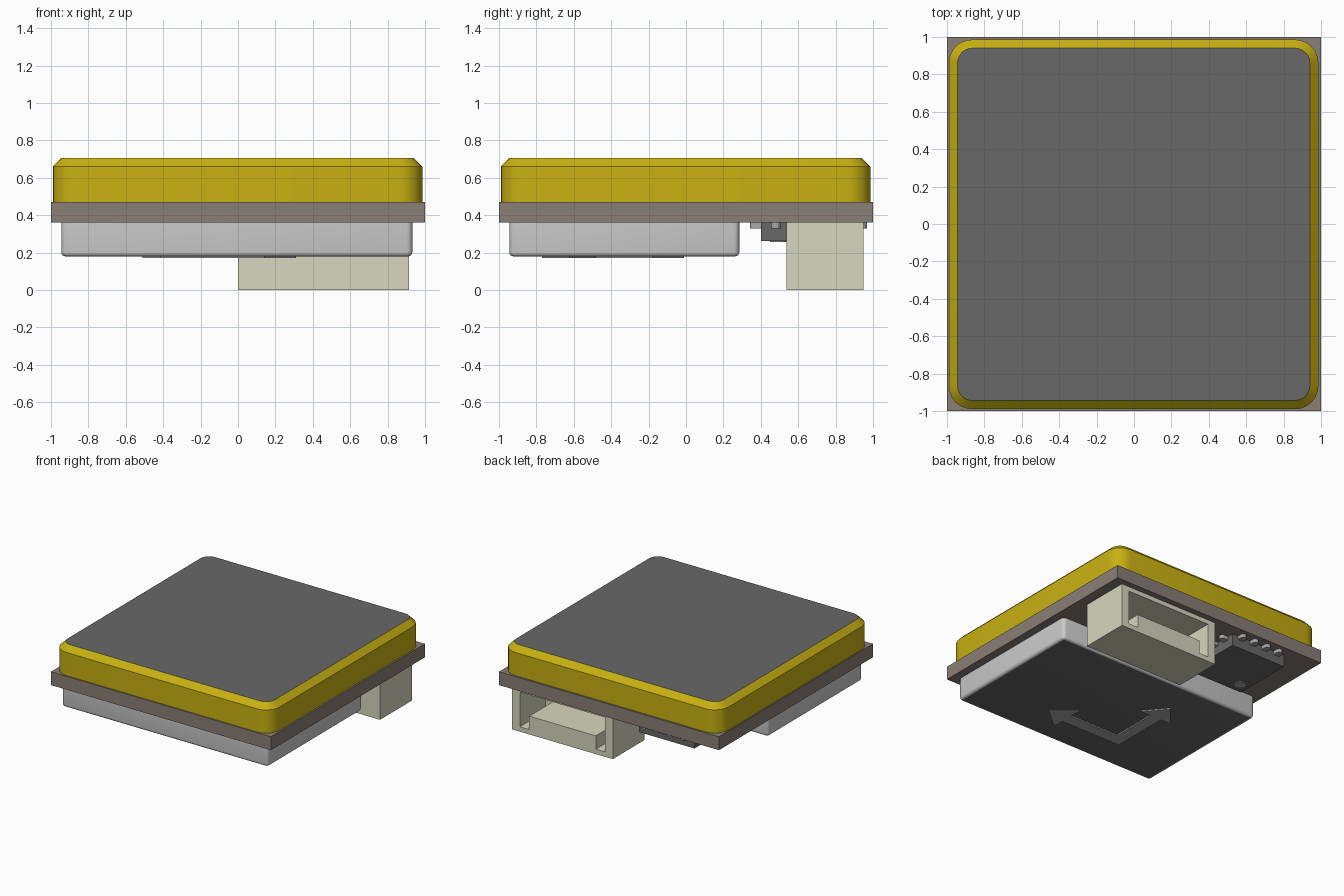
import bpy, bmesh, math
from mathutils import Matrix

if "Cube" in bpy.data.objects:
    bpy.data.objects.remove(bpy.data.objects["Cube"])


def mat(name, r, g, b):
    m = bpy.data.materials.new(name)
    m.diffuse_color = (r, g, b, 1)
    m.use_nodes = True
    m.node_tree.nodes["Principled BSDF"].inputs["Base Color"].default_value = m.diffuse_color
    return m


GOLD = mat("ceramic_yellow", 0.58, 0.44, 0.006)
DARK = mat("dark_grey", 0.14, 0.14, 0.14)
BOARD = mat("board_brown", 0.25, 0.21, 0.18)
METAL = mat("shield_grey", 0.55, 0.55, 0.55)
IVORY = mat("connector_ivory", 0.68, 0.68, 0.52)
MARK = mat("marking_grey", 0.4, 0.4, 0.4)


def finish(name, bm, *mats):
    bmesh.ops.recalc_face_normals(bm, faces=bm.faces)
    me = bpy.data.meshes.new(name)
    bm.to_mesh(me)
    bm.free()
    ob = bpy.data.objects.new(name, me)
    bpy.context.collection.objects.link(ob)
    for m in mats:
        me.materials.append(m)
    return ob


def loft(bm, rings):
    """Skin a list of equal-length 3D rings and cap both ends."""
    vs = [[bm.verts.new(p) for p in r] for r in rings]
    n = len(vs[0])
    for a, b in zip(vs, vs[1:]):
        for i in range(n):
            j = (i + 1) % n
            bm.faces.new((a[i], a[j], b[j], b[i]))
    bm.faces.new(vs[0])
    return bm.faces.new(vs[-1])


def prism(name, pts, z0, z1, *mats):
    bm = bmesh.new()
    loft(bm, [[(x, y, z) for x, y in pts] for z in (z0, z1)])
    return finish(name, bm, *mats)


def rect(x0, x1, y0, y1):
    return [(x0, y0), (x1, y0), (x1, y1), (x0, y1)]


def rounded(x0, x1, y0, y1, r, seg=6):
    pts = []
    corners = [(x1 - r, y1 - r), (x0 + r, y1 - r), (x0 + r, y0 + r), (x1 - r, y0 + r)]
    for k, (cx, cy) in enumerate(corners):
        for i in range(seg + 1):
            a = math.pi / 2 * (k + i / seg)
            pts.append((cx + r * math.cos(a), cy + r * math.sin(a)))
    return pts


def smooth(ob):
    bpy.ops.object.select_all(action='DESELECT')
    ob.select_set(True)
    bpy.context.view_layer.objects.active = ob
    bpy.ops.object.shade_smooth_by_angle(angle=math.radians(30))


# circuit board
prism("circuit_board", rect(-1, 1, -1, 1), 0.36, 0.47, BOARD)

# ceramic antenna: rounded block with chamfered rim and dark top patch
bm = bmesh.new()
lo, hi = -0.99, 0.986
rings = [(0, 0.125, 0.47), (0, 0.125, 0.66), (0.046, 0.08, 0.706)]
top = loft(bm, [[(x, y, z) for x, y in rounded(lo + d, hi - d, lo + d, hi - d, r)]
                for d, r, z in rings])
top.material_index = 1
smooth(finish("ceramic_antenna", bm, GOLD, DARK))

# metal shield can with softened lower edge and dark underside
bm = bmesh.new()
rings = [(0, 0.36)] + [(0.022 * (1 - math.cos(a)), 0.202 - 0.022 * math.sin(a))
                       for a in (math.pi / 8 * i for i in range(5))]
under = loft(bm, [[(x, y, z) for x, y in
                   rounded(-0.945 + d, 0.932 - d, -0.945 + d, 0.285 - d, 0.03 - d, 4)]
                  for d, z in rings])
under.material_index = 1
smooth(finish("shield_can", bm, METAL, DARK))

# raised two-armed axis arrow under the shield
h, w, cx, cy = 0.05, 0.145, -0.365, -0.625
arrow = [(cx - h, cy - h), (0.14, cy - h), (0.14, cy - w), (0.31, cy),
         (0.14, cy + w), (0.14, cy + h), (cx + h, cy + h), (cx + h, -0.18),
         (cx + w, -0.18), (cx, -0.01), (cx - w, -0.18), (cx - h, -0.18)]
prism("axis_arrow", arrow, 0.17, 0.18, MARK)

# connector housing, hollowed from the back by a notched cavity
housing = prism("connector_housing", rect(0, 0.915, 0.537, 0.95), 0, 0.36, IVORY)
profile = [(0.07, 0.04), (0.155, 0.04), (0.155, 0.15), (0.76, 0.15),
           (0.76, 0.04), (0.845, 0.04), (0.845, 0.323), (0.07, 0.323)]
bm = bmesh.new()
loft(bm, [[(x, y, z) for x, z in profile] for y in (0.62, 1.0)])
cutter = finish("connector_cutter", bm, IVORY)
cutter.hide_render = True
mod = housing.modifiers.new("cavity", 'BOOLEAN')
mod.operation, mod.solver, mod.object = 'DIFFERENCE', 'EXACT', cutter
bpy.context.view_layer.objects.active = housing
bpy.ops.object.modifier_apply(modifier=mod.name)
bpy.data.objects.remove(cutter)

# sensor chip body and its corner dot
px, py, s = -0.46, 0.655, 0.253
prism("sensor_chip", rect(px - s, px + s, py - s, py + s), 0.262, 0.36, DARK)
dot = [(px - 0.17 + 0.045 * math.cos(i * math.pi / 10),
        py - 0.16 + 0.045 * math.sin(i * math.pi / 10)) for i in range(20)]
prism("chip_dot", dot, 0.257, 0.262, MARK)

# four round-ended contacts on each chip side
bm = bmesh.new()
for side in range(4):
    rot = Matrix.Translation((px, py, 0)) @ Matrix.Rotation(side * math.pi / 2, 4, 'Z')
    for k in range(4):
        c = (k - 1.5) * 0.117
        tip = [(s + 0.035 + 0.025 * math.cos(a), c + 0.025 * math.sin(a))
               for a in (math.pi * (i / 6 - 0.5) for i in range(7))]
        pts = [(s - 0.02, c - 0.025)] + tip + [(s - 0.02, c + 0.025)]
        loft(bm, [[rot @ Matrix.Translation((x, y, z)).translation for x, y in pts]
                  for z in (0.33, 0.36)])
finish("chip_contacts", bm, MARK)
